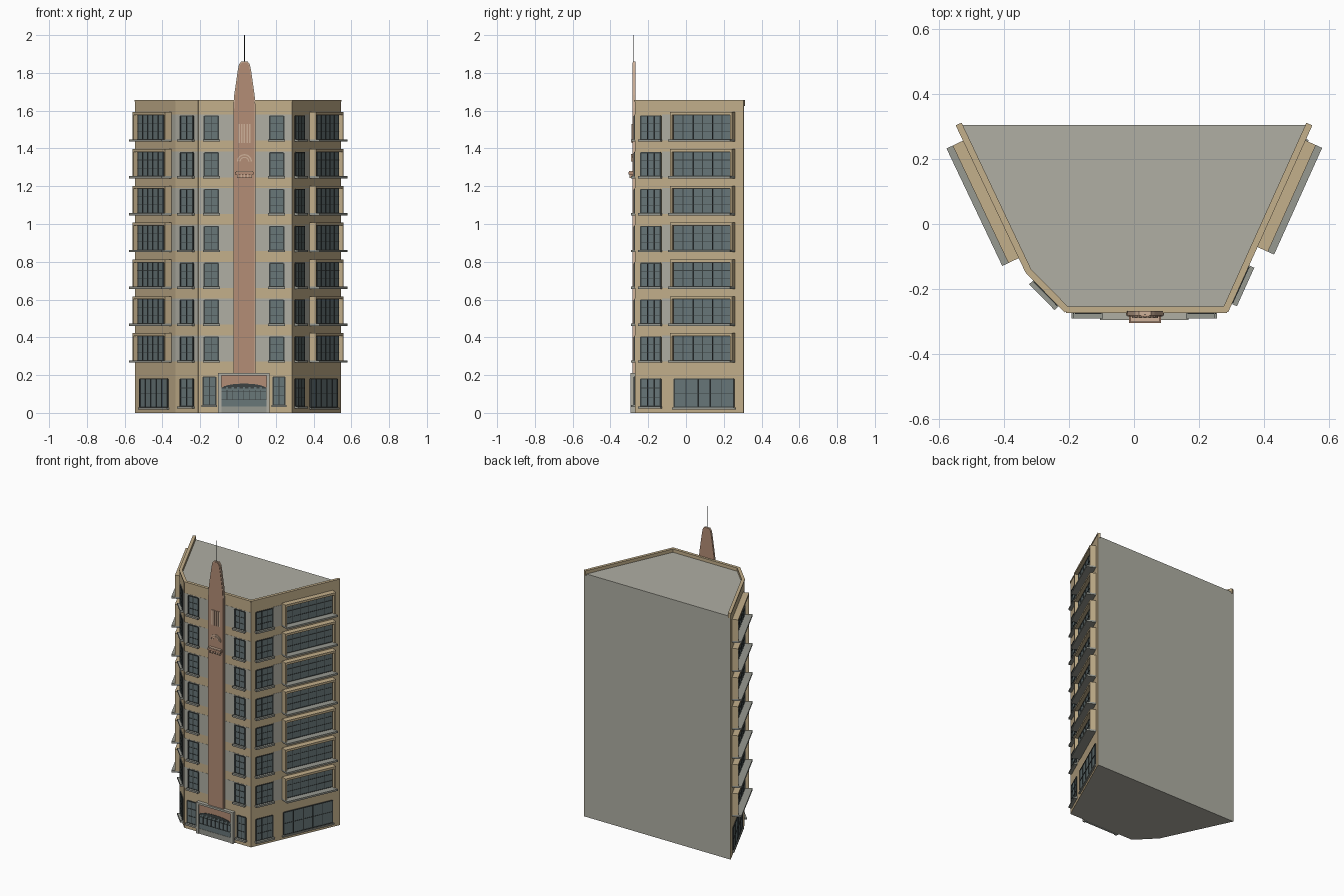
import bpy, bmesh, math
from mathutils import Vector

if "Cube" in bpy.data.objects:
    bpy.data.objects.remove(bpy.data.objects["Cube"], do_unlink=True)


def material(name, r, g, b):
    m = bpy.data.materials.new(name)
    m.use_nodes = True
    col = tuple((c / 255) ** 2.2 for c in (r, g, b)) + (1,)
    m.diffuse_color = col
    m.node_tree.nodes["Principled BSDF"].inputs["Base Color"].default_value = col
    return m


TAN = material("tan_stone", 194, 174, 138)
GRAY = material("gray_stone", 174, 173, 162)
SILL = material("sill_gray", 150, 152, 144)
GLASS = material("window_glass", 104, 118, 120)
FRAME = material("dark_frame", 62, 68, 68)
BROWN = material("terracotta", 178, 140, 117)
PALE = material("pale_terracotta", 205, 176, 152)

parts = {}


def prism(name, mat, outline, offset):
    """Extrude a flat outline along an offset and add it to the named part."""
    bm, _ = parts.setdefault(name, (bmesh.new(), mat))
    offset = Vector(offset)
    low = [bm.verts.new(p) for p in outline]
    high = [bm.verts.new(Vector(p) + offset) for p in outline]
    n = len(low)
    faces = [bm.faces.new(low[::-1]), bm.faces.new(high)]
    faces += [bm.faces.new((low[i], low[(i + 1) % n], high[(i + 1) % n], high[i]))
              for i in range(n)]
    bmesh.ops.recalc_face_normals(bm, faces=faces)


class Wall:
    """A straight wall: u runs along it, d is the distance outwards."""

    def __init__(self, a, b):
        self.a = Vector((*a, 0))
        run = Vector((*b, 0)) - self.a
        self.length = run.length
        self.u = run.normalized()
        self.n = Vector((self.u.y, -self.u.x, 0))

    def box(self, name, mat, u0, u1, z0, z1, d0, d1):
        base = [self.a + self.u * u + self.n * d + Vector((0, 0, z0))
                for u, d in ((u0, d0), (u1, d0), (u1, d1), (u0, d1))]
        prism(name, mat, base, (0, 0, z1 - z0))


def glazing(wall, name, u0, u1, z0, z1, cols, rows, d=0.002):
    """Glass plate with a border and a grid of bars."""
    wall.box(name + "_glass", GLASS, u0, u1, z0, z1, 0, d + 0.002)
    for i in range(cols + 1):
        u = u0 + (u1 - u0) * i / cols
        w = 0.004 if i in (0, cols) else 0.002
        wall.box(name + "_bars", FRAME, u - w, u + w, z0, z1, 0, d + 0.005)
    for j in range(rows + 1):
        z = z0 + (z1 - z0) * j / rows
        w = 0.003 if j in (0, rows) else 0.0015
        wall.box(name + "_bars", FRAME, u0, u1, z - w, z + w, 0, d + 0.0045)


def small_window(wall, name, u0, u1, z0, z1, cols=2):
    glazing(wall, name, u0, u1, z0, z1, cols, 3)
    wall.box(name + "_sills", SILL, u0 - 0.008, u1 + 0.008, z0 - 0.012, z0, 0, 0.021)


def bay_window(wall, name, u0, u1, z0, z1):
    """Wide window in a projecting stone surround with a deep sill."""
    glazing(wall, name, u0 + 0.01, u1 - 0.01, z0, z1, 6, 3, 0.012)
    wall.box(name + "_surrounds", TAN, u0, u1, z1, z1 + 0.015, 0, 0.039)
    for u in (u0, u1 - 0.012):
        wall.box(name + "_surrounds", TAN, u, u + 0.012, z0, z1, 0, 0.039)
    wall.box(name + "_sills", SILL, u0, u1, z0 - 0.012, z0, 0, 0.06)


# Main block
corners = [(-0.545, 0.305), (-0.33, -0.148), (-0.21, -0.27), (0.286, -0.27), (0.545, 0.305)]
ROOF, TOP = 1.635, 1.657
prism("main_block", GRAY, [(x, y, 0) for x, y in corners], (0, 0, ROOF))
left, chamfer, front, right = [Wall(a, b) for a, b in zip(corners, corners[1:])]

# Tan facing and roof parapet on the four street walls
for wall in (left, chamfer, front, right):
    wall.box("wall_facing", TAN, 0, wall.length, 0, TOP, -0.002, 0.001)
    wall.box("parapet", TAN, 0, wall.length, ROOF - 0.01, TOP, -0.016, 0)
    wall.box("coping", TAN, 0, wall.length, TOP - 0.008, TOP, -0.016, 0.004)

# Upper floors
for floor in range(7):
    z = 0.278 + 0.195 * floor
    z0, z1 = z, z + 0.124
    for wall, u0, u1 in ((front, 0, front.length), (chamfer, 0, chamfer.length),
                         (left, 0.452, left.length), (right, 0.157, 0.22)):
        wall.box("pier_stone", GRAY, u0, u1, z - 0.006, z + 0.132, 0, 0.002)
    small_window(front, "front_windows", 0.032, 0.106, z0, z1)
    small_window(front, "front_windows", 0.378, 0.452, z0, z1)
    small_window(chamfer, "chamfer_windows", 0.04, 0.135, z0, z1)
    small_window(right, "right_small_windows", 0.036, 0.15, z0, z1, 3)
    bay_window(right, "right_bay_windows", 0.22, 0.58, z0, z1 + 0.005)
    bay_window(left, "left_bay_windows", 0.052, 0.452, z0, z1 + 0.005)

# Ground floor
small_window(front, "front_windows", 0.026, 0.092, 0.042, 0.19)
small_window(front, "front_windows", 0.396, 0.458, 0.042, 0.19)
small_window(chamfer, "chamfer_windows", 0.04, 0.135, 0.035, 0.18)
small_window(right, "right_small_windows", 0.036, 0.15, 0.035, 0.18, 3)
for wall, name, u0, u1 in ((right, "right_shop_window", 0.23, 0.575),
                           (left, "left_shop_window", 0.07, 0.41)):
    glazing(wall, name, u0, u1, 0.03, 0.18, 5, 2)
    wall.box(name + "_sill", SILL, u0 - 0.01, u1 + 0.01, 0.018, 0.028, 0, 0.012)

# Tall tapered fin on the front
CX = 0.034


def fin_outline(grow, y):
    half = [(0.054, 0.2), (0.054, 1.61), (0.049, 1.68), (0.03, 1.81), (0.024, 1.84), (0.013, 1.855)]
    pts = [(CX + x + grow, y, z + grow * 0.8) for x, z in half]
    return pts + [(2 * CX - p[0], y, p[2]) for p in reversed(pts)]


prism("fin_trim", PALE, fin_outline(0.005, -0.270), (0, -0.011, 0))
prism("fin", BROWN, fin_outline(0, -0.268), (0, -0.016, 0))
prism("fin_back", BROWN, fin_outline(0.005, -0.268), (0, -0.002, 0))
prism("mast", FRAME, [(CX + 0.002 * math.cos(a), -0.279 + 0.002 * math.sin(a), 1.85)
                      for a in (i * math.pi / 3 for i in range(6))], (0, 0, 0.15))


def front_box(name, mat, x0, x1, z0, z1, d1, d0=0):
    front.box(name, mat, x0 + 0.21, x1 + 0.21, z0, z1, d0, d1)


# Fluted panel, arch and little balcony on the fin
for i in range(5):
    x = CX - 0.028 + i * 0.014
    front_box("flutes", PALE, x - 0.004, x + 0.004, 1.43, 1.53, 0.018)


def half_ring(name, mat, r0, r1, z, d):
    angles = [math.pi * i / 12 for i in range(13)]
    pts = [(CX + r1 * math.cos(a), -0.27, z + r1 * math.sin(a)) for a in angles]
    pts += [(CX + r0 * math.cos(a), -0.27, z + r0 * math.sin(a)) for a in reversed(angles)]
    prism(name, mat, pts, (0, -d, 0))


half_ring("arch_outer", PALE, 0.033, 0.04, 1.33, 0.02)
half_ring("arch_inner", PALE, 0.02, 0.026, 1.33, 0.018)
front_box("balcony", BROWN, CX - 0.049, CX + 0.049, 1.262, 1.276, 0.034)
front_box("balcony", BROWN, CX - 0.04, CX + 0.04, 1.246, 1.262, 0.024)
front_box("balcony_rail", PALE, CX - 0.045, CX + 0.045, 1.276, 1.281, 0.032)
for i in range(5):
    x = CX - 0.036 + i * 0.018
    front_box("balcony_brackets", PALE, x - 0.004, x + 0.004, 1.244, 1.262, 0.03)

# Entrance portal
X0, X1 = -0.105, 0.168
for x in (X0, X1 - 0.017):
    front_box("portal", GRAY, x, x + 0.017, 0, 0.21, 0.025)
front_box("portal", GRAY, X0, X1, 0.197, 0.21, 0.025)
front_box("portal_panel", BROWN, X0 + 0.01, X1 - 0.01, 0.12, 0.2, 0.017)
front_box("door_glass", GLASS, X0 + 0.01, X1 - 0.01, 0, 0.135, 0.018)
MID, HALF = (X0 + X1) / 2, (X1 - X0) / 2 - 0.017
arch = [(MID + HALF * math.cos(a), -0.27, 0.128 + 0.027 * math.sin(a))
        for a in (math.pi * i / 12 for i in range(13))]
prism("fanlight", FRAME, arch, (0, -0.020, 0))
for i in range(9):
    x = MID - HALF + 2 * HALF * i / 8
    front_box("door_bars", FRAME, x - 0.0015, x + 0.0015, 0.07, 0.13, 0.020)
for i in range(1, 8):
    x = MID - HALF + 2 * HALF * i / 8
    front_box("fanlight_bars", GLASS, x - 0.006, x + 0.006, 0.122, 0.138, 0.0215)
for z in (0.07, 0.115):
    front_box("door_bars", FRAME, MID - HALF, MID + HALF, z - 0.002, z + 0.002, 0.0205)
front_box("door_panels", SILL, MID - HALF, MID + HALF, 0, 0.035, 0.020)

# Turn each part into an object
for name, (bm, mat) in parts.items():
    mesh = bpy.data.meshes.new(name)
    bm.to_mesh(mesh)
    bm.free()
    mesh.materials.append(mat)
    bpy.context.scene.collection.objects.link(bpy.data.objects.new(name, mesh))
